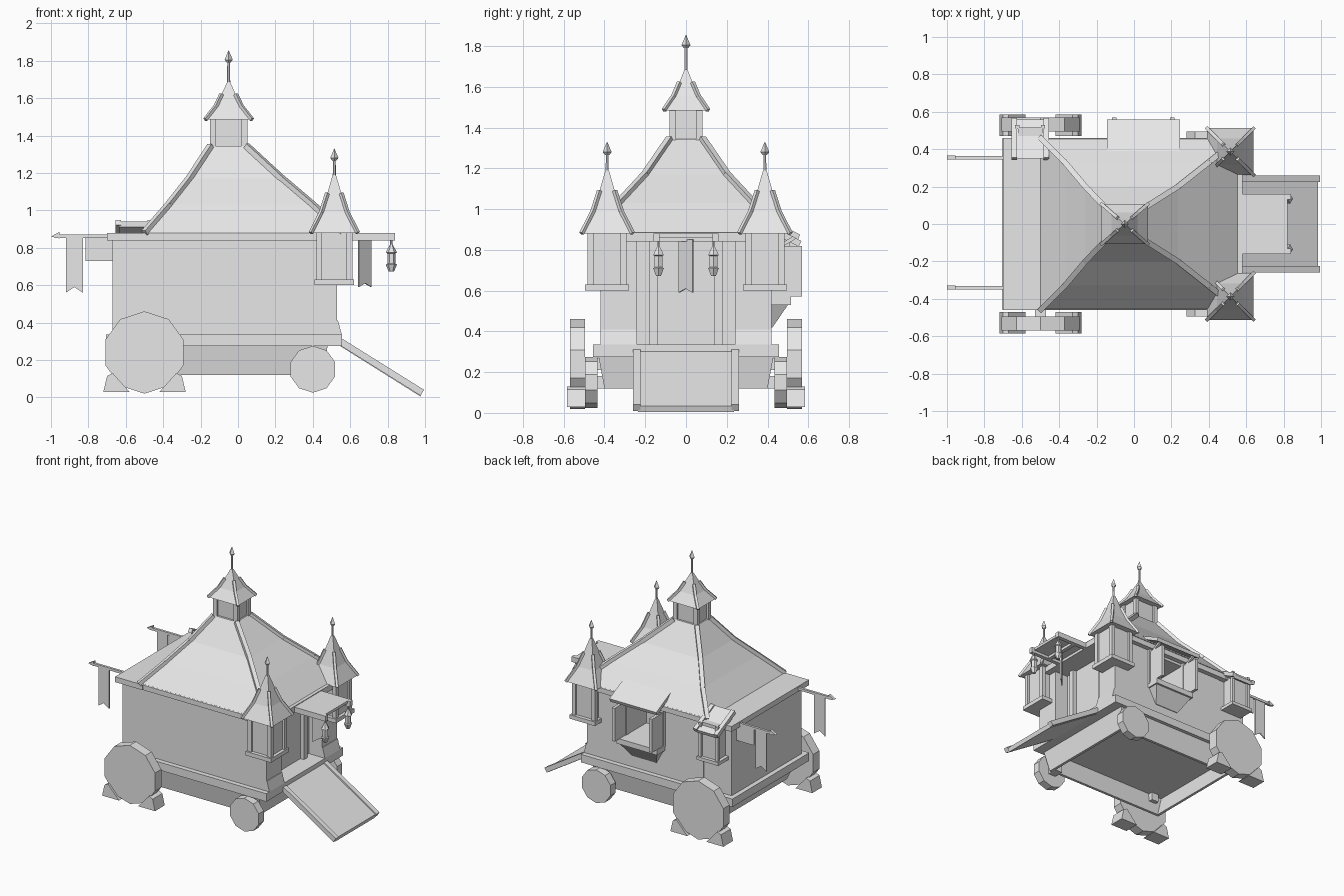
import bpy, bmesh, math
from mathutils import Vector

if "Cube" in bpy.data.objects:
    bpy.data.objects.remove(bpy.data.objects["Cube"])

mat = bpy.data.materials.new("plain_grey")
mat.use_nodes = True
GREY = (0.8, 0.8, 0.8, 1)
mat.diffuse_color = GREY
mat.node_tree.nodes["Principled BSDF"].inputs["Base Color"].default_value = GREY


def finish(name, bm):
    bmesh.ops.recalc_face_normals(bm, faces=bm.faces)
    me = bpy.data.meshes.new(name)
    bm.to_mesh(me)
    bm.free()
    me.materials.append(mat)
    ob = bpy.data.objects.new(name, me)
    bpy.context.collection.objects.link(ob)
    return ob


def skin(name, loops, caps=True):
    """Join equal vertex loops into a closed shell."""
    bm = bmesh.new()
    rings = [[bm.verts.new(p) for p in loop] for loop in loops]
    for a, b in zip(rings, rings[1:]):
        n = len(a)
        for i in range(n):
            bm.faces.new((a[i], a[(i + 1) % n], b[(i + 1) % n], b[i]))
    if caps:
        bm.faces.new(rings[0])
        bm.faces.new(rings[-1])
    return finish(name, bm)


def rect(x0, x1, y0, y1, z):
    return [(x0, y0, z), (x1, y0, z), (x1, y1, z), (x0, y1, z)]


def box(name, x0, x1, y0, y1, z0, z1):
    return skin(name, [rect(x0, x1, y0, y1, z0), rect(x0, x1, y0, y1, z1)])


def extrude_y(name, pts, y0, y1):
    return skin(name, [[(x, y, z) for x, z in pts] for y in (y0, y1)])


def extrude_x(name, pts, x0, x1):
    return skin(name, [[(x, y, z) for y, z in pts] for x in (x0, x1)])


def bar(name, a, b, w):
    """Square bar between two points."""
    a, b = Vector(a), Vector(b)
    q = (b - a).to_track_quat('Z', 'Y')
    corners = [q @ Vector((i * w / 2, j * w / 2, 0)) for i, j in ((-1, -1), (1, -1), (1, 1), (-1, 1))]
    return skin(name, [[a + c for c in corners], [b + c for c in corners]])


def lathe(name, x, y, profile, sides=6):
    return skin(name, [[(x + r * math.cos(math.tau * i / sides), y + r * math.sin(math.tau * i / sides), z)
                        for i in range(sides)] for r, z in profile])


def hip_ribs(name, rings, w):
    for a, b in zip(rings, rings[1:]):
        for p, q in zip(a, b):
            bar(name, p, q, w)


def spire(name, x, y, hx, hy, z, h, top):
    """Flared four sided roof with hip ribs, rod and finial."""
    levels = [(1, 0), (0.56, 0.35), (0.3, 0.68), (0.07, 1)]
    rings = [rect(x - hx * s, x + hx * s, y - hy * s, y + hy * s, z + h * t) for s, t in levels]
    skin(name + "_roof", rings)
    hip_ribs(name + "_rib", rings[:3], 0.018)
    lathe(name + "_rod", x, y, [(0.009, z + h * 0.9), (0.007, top - 0.05)])
    lathe(name + "_finial", x, y, [(0.01, top - 0.065), (0.022, top - 0.05), (0.001, top)], 4)


def cabin(name, x, y, hx, hy, z0, z1, post):
    """Inset walls with four corner posts."""
    box(name + "_walls", x - hx + 0.015, x + hx - 0.015, y - hy + 0.015, y + hy - 0.015, z0, z1)
    for sx in (-1, 1):
        for sy in (-1, 1):
            cx, cy = x + sx * (hx - post / 2), y + sy * (hy - post / 2)
            box(name + "_post", cx - post / 2, cx + post / 2, cy - post / 2, cy + post / 2, z0, z1)


# Chassis: hollow tapered skirt and deck
skin("under_skirt", [rect(-0.56, 0.45, -0.40, 0.40, 0.12), rect(-0.62, 0.48, -0.43, 0.43, 0.28),
                     rect(-0.59, 0.45, -0.40, 0.40, 0.28), rect(-0.54, 0.43, -0.38, 0.38, 0.12),
                     rect(-0.56, 0.45, -0.40, 0.40, 0.12)], caps=False)
box("deck", -0.705, 0.555, -0.456, 0.456, 0.275, 0.335)

# Body with a window opening in the left wall
body = box("body", -0.44, 0.42, -0.42, 0.42, 0.33, 0.86)
cutter = box("window_cutter", -0.09, 0.19, 0.2, 0.6, 0.57, 0.82)
cutter.hide_render = True
cutter.hide_viewport = True
cut = body.modifiers.new("window", 'BOOLEAN')
cut.object = cutter
cut.operation = 'DIFFERENCE'
box("rear_body", -0.67, -0.44, -0.415, 0.415, 0.33, 0.86)

# Main roof
box("eave", -0.48, 0.58, -0.456, 0.456, 0.84, 0.885)
box("rear_flat_roof", -0.70, -0.47, -0.46, 0.46, 0.84, 0.88)
roof = [rect(-0.5, 0.56, -0.46, 0.46, 0.88), rect(-0.37, 0.40, -0.33, 0.33, 1.03),
        rect(-0.26, 0.235, -0.2, 0.2, 1.17), rect(-0.145, 0.045, -0.08, 0.08, 1.345)]
skin("main_roof", roof)
hip_ribs("roof_rib", roof, 0.03)
cabin("cupola", -0.05, 0, 0.1, 0.08, 1.33, 1.5, 0.03)
spire("cupola", -0.05, 0, 0.125, 0.108, 1.485, 0.2, 1.855)

for s in (-1, 1):
    # Front walls beside the entrance, with a flared foot
    lo, hi = sorted((s * 0.24, s * 0.42))
    box("front_wall", 0.41, 0.53, lo, hi, 0.33, 0.86)
    skin("wall_foot", [rect(0.41, 0.555, lo, hi, 0.335), rect(0.41, 0.535, lo, hi, 0.41)])

    # Corner turrets
    cabin("turret", 0.515, s * 0.387, 0.096, 0.096, 0.62, 0.89, 0.03)
    box("turret_base", 0.41, 0.62, s * 0.387 - 0.108, s * 0.387 + 0.108, 0.6, 0.63)
    spire("turret", 0.515, s * 0.387, 0.125, 0.125, 0.88, 0.31, 1.33)

    # Wheels and chocks
    for name, x, z, r, y0, y1, turn in (("rear_wheel", -0.5, 0.24, 0.22, 0.495, 0.57, 0.5),
                                        ("front_wheel", 0.4, 0.15, 0.125, 0.435, 0.495, 0.5)):
        ring = [(x + r * math.cos(math.tau * (i + turn) / 10), z + r * math.sin(math.tau * (i + turn) / 10))
                for i in range(10)]
        extrude_y(name, ring, s * y0, s * y1)
        bar(name + "_axle", (x, s * 0.36, z), (x, s * y0, z), 0.06)
    for d in (-1, 1):
        wedge = [(-0.5 + d * u, z) for u, z in ((0.08, 0.03), (0.22, 0.03), (0.2, 0.115), (0.17, 0.13))]
        extrude_y("chock", wedge, s * 0.47, s * 0.585)

    # Rear poles with pennants
    y = 0.355 if s > 0 else -0.34
    box("rear_pole", -0.98, -0.66, y - 0.009, y + 0.009, 0.852, 0.87)
    extrude_y("pole_tip", [(-1.0, 0.86), (-0.955, 0.885), (-0.955, 0.85)], y - 0.01, y + 0.01)
    extrude_y("rear_pennant", [(-0.92, 0.86), (-0.92, 0.56), (-0.875, 0.59), (-0.83, 0.56), (-0.83, 0.86)],
              y - 0.004, y + 0.004)

    # Ramp edges, door posts, canopy beams and lanterns
    bar("ramp_edge", (0.55, s * 0.242, 0.297), (0.985, s * 0.242, 0.025), 0.036)
    box("door_post", 0.42, 0.45, s * 0.16 - 0.02, s * 0.16 + 0.02, 0.33, 0.85)
    box("canopy_beam", 0.56, 0.84, s * 0.145 - 0.015, s * 0.145 + 0.015, 0.84, 0.88)
    lathe("lantern", 0.82, s * 0.135, [(0.006, 0.86), (0.006, 0.82), (0.03, 0.775), (0.022, 0.77),
                                       (0.022, 0.715), (0.03, 0.71), (0.014, 0.672)])

extrude_y("rear_cloth", [(-0.815, 0.86), (-0.815, 0.73), (-0.67, 0.73), (-0.67, 0.86)], 0.351, 0.359)

# Entrance ramp, canopy and hanging pennant
extrude_y("ramp", [(0.55, 0.305), (0.985, 0.035), (0.975, 0.005), (0.545, 0.275)], -0.235, 0.235)
box("canopy", 0.55, 0.82, -0.14, 0.14, 0.86, 0.88)
box("canopy_bar", 0.66, 0.69, -0.15, 0.15, 0.84, 0.865)
tail = [(-0.034, 0.85), (-0.034, 0.59), (0, 0.61), (0.034, 0.59), (0.034, 0.85)]
skin("front_pennant", [[(0.678 + u + k, u - k, z) for u, z in tail] for k in (-0.003, 0.003)])

# Window: awning, sill, corbel, frame and open shutters
extrude_x("awning", [(0.36, 0.975), (0.56, 0.875), (0.55, 0.85), (0.36, 0.95)], -0.145, 0.245)
box("window_sill", -0.12, 0.22, 0.41, 0.515, 0.53, 0.57)
skin("window_corbel", [rect(-0.05, 0.15, 0.40, 0.425, 0.42), rect(-0.11, 0.21, 0.40, 0.5, 0.53)])
for x in (-0.105, 0.205):
    box("window_jamb", x - 0.018, x + 0.018, 0.41, 0.44, 0.56, 0.85)
    box("window_shutter", x - 0.012, x + 0.012, 0.43, 0.57, 0.57, 0.82)
    bar("awning_strut", (x, 0.43, 0.8), (x, 0.54, 0.865), 0.018)

# Small hanging booth at the rear left
cabin("booth", -0.555, 0.46, 0.08, 0.07, 0.62, 0.88, 0.022)
box("booth_base", -0.645, -0.465, 0.40, 0.54, 0.6, 0.625)
extrude_x("booth_roof", [(0.35, 0.94), (0.56, 0.835), (0.55, 0.81), (0.35, 0.91)], -0.635, -0.475)
for x in (-0.64, -0.47):
    bar("booth_roof_trim", (x, 0.35, 0.935), (x, 0.56, 0.83), 0.03)
